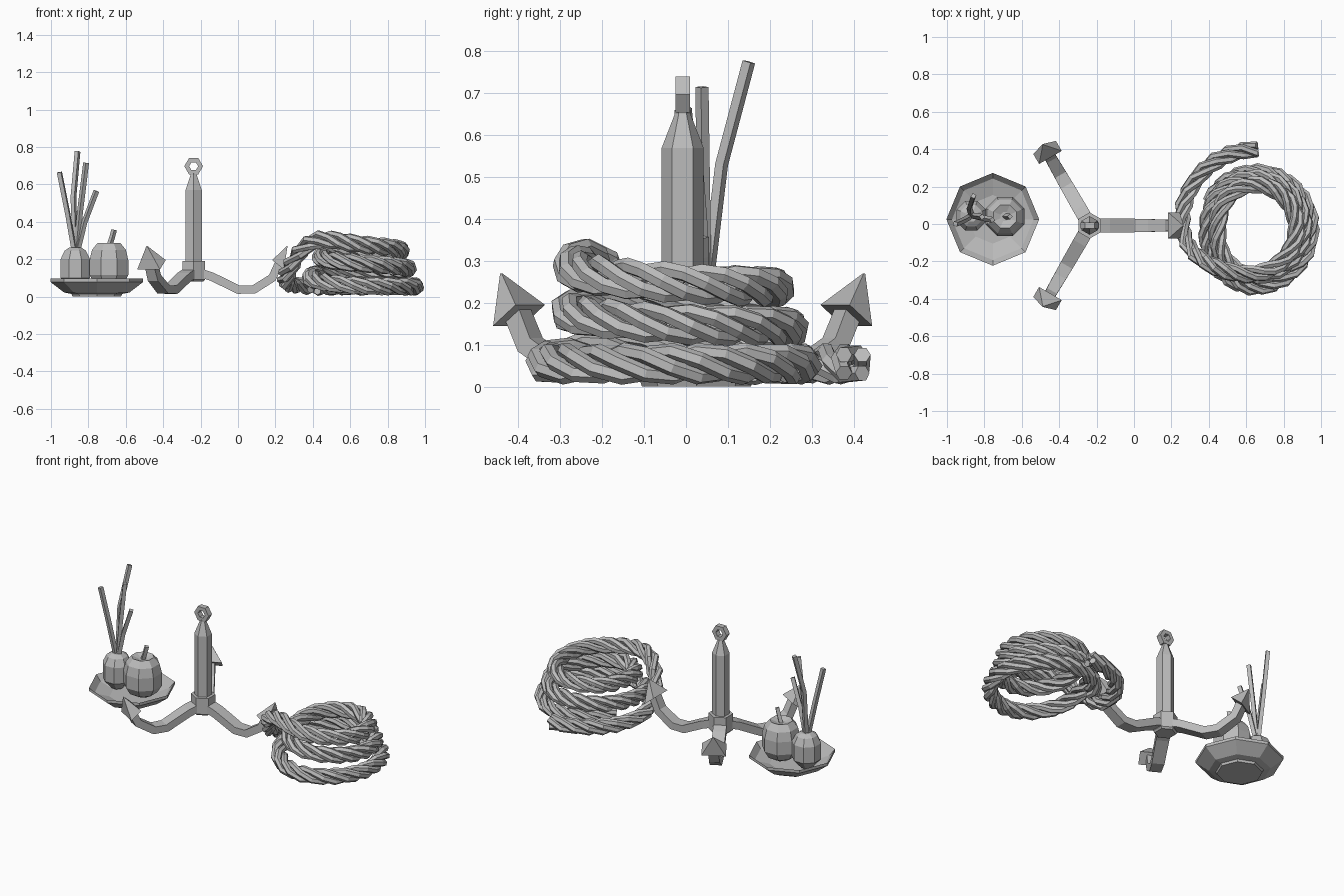
import bpy, bmesh, math
from math import sin, cos, pi, radians
from mathutils import Vector

if "Cube" in bpy.data.objects:
    bpy.data.objects.remove(bpy.data.objects["Cube"])

grey = bpy.data.materials.new("plain_grey")
grey.diffuse_color = (0.5, 0.5, 0.5, 1)
grey.use_nodes = True
grey.node_tree.nodes["Principled BSDF"].inputs["Base Color"].default_value = grey.diffuse_color


def loft(name, rings, closed=False):
    """Bridge successive rings of points; cap both ends or close into a loop."""
    bm = bmesh.new()
    vs = [[bm.verts.new(p) for p in ring] for ring in rings]
    n = len(rings[0])
    for a, b in zip(vs, vs[1:] + (vs[:1] if closed else [])):
        for i in range(n):
            j = (i + 1) % n
            bm.faces.new((a[i], a[j], b[j], b[i]))
    if not closed:
        bm.faces.new(vs[0][::-1])
        bm.faces.new(vs[-1])
    bmesh.ops.recalc_face_normals(bm, faces=bm.faces)
    me = bpy.data.meshes.new(name)
    bm.to_mesh(me)
    bm.free()
    me.materials.append(grey)
    ob = bpy.data.objects.new(name, me)
    bpy.context.collection.objects.link(ob)
    return ob


def lathe(name, cx, cy, profile, sides, phase=0.0):
    return loft(name, [[(cx + r * cos(phase + 2 * pi * i / sides),
                         cy + r * sin(phase + 2 * pi * i / sides), z)
                        for i in range(sides)] for r, z in profile])


def tubes(name, paths, radius, res):
    """Low-sided tubes along one or more paths, as one mesh."""
    cu = bpy.data.curves.new(name, 'CURVE')
    cu.dimensions = '3D'
    cu.bevel_depth = radius
    cu.bevel_resolution = res
    cu.use_fill_caps = True
    for path in paths:
        sp = cu.splines.new('POLY')
        sp.points.add(len(path) - 1)
        sp.use_smooth = False
        for p, co in zip(sp.points, path):
            p.co = (*co, 1)
    cu.materials.append(grey)
    ob = bpy.data.objects.new(name, cu)
    bpy.context.collection.objects.link(ob)
    bpy.ops.object.select_all(action='DESELECT')
    ob.select_set(True)
    bpy.context.view_layer.objects.active = ob
    bpy.ops.object.convert(target='MESH')


# Plate with vegetables
lathe("plate", -0.755, 0.025, [(.13, 0), (.135, .014), (.175, .022), (.248, .078), (.248, .096),
                               (.218, .06), (.13, .034)], 8)
lathe("round_vegetable", -0.69, 0.04, [(.04, .045), (.085, .07), (.112, .115), (.112, .195),
                                       (.098, .25), (.066, .287), (.025, .272)], 8, pi / 8)
tubes("vegetable_stem", [[(-.69, .04, .265), (-.675, .04, .31), (-.662, .04, .357)]], .015, 0)
lathe("bulb", -0.87, 0.045, [(.035, .045), (.085, .1), (.085, .2), (.062, .245), (.035, .262)],
      8, pi / 8)
tubes("bulb_leaves", [
    [(-.875, .04, .24), (-.91, .02, .44), (-.955, .0, .665)],
    [(-.87, .05, .24), (-.88, .085, .53), (-.858, .15, .775)],
    [(-.865, .045, .24), (-.845, .042, .45), (-.812, .038, .715)],
    [(-.86, .045, .24), (-.82, .035, .40), (-.757, .022, .565)]], .016, 0)

# Anchor: hub, shaft and ring
AX, AY = -0.237, -0.008
lathe("anchor_hub", AX, AY, [(.06, .08), (.07, .09), (.07, .19)], 6, pi / 2)
lathe("anchor_shaft", AX, AY, [(.05, .18), (.05, .57), (.019, .65), (.019, .66)], 6, pi / 2)
loft("anchor_ring", [[(AX + r * cos(i * pi / 3), AY + y, .697 + r * sin(i * pi / 3))
                      for r, y in ((.024, -.017), (.05, -.017), (.05, .017), (.024, .017))]
                     for i in range(6)], closed=True)

# Anchor: three arms with pointed flukes
arm = [(.04, .125, .038), (.10, .105, .038), (.24, .037, .036), (.32, .037, .034),
       (.42, .10, .031), (.46, .185, .028)]
for k in range(3):
    a = radians(120 * k)

    def place(r, t, z):
        return (AX + r * cos(a) - t * sin(a), AY + r * sin(a) + t * cos(a), z)

    rings = []
    for i, (r, z, w) in enumerate(arm):
        p, q = arm[max(i - 1, 0)], arm[min(i + 1, len(arm) - 1)]
        d = Vector((q[0] - p[0], q[1] - p[1])).normalized() * .023
        rings.append([place(r + s * d.y, t * w, z - s * d.x)
                      for s, t in ((1, 1), (1, -1), (-1, -1), (-1, 1))])
    loft("anchor_arm_%d" % (k + 1), rings)
    base = [place(.42, .07, .195), place(.42, -.07, .195),
            place(.482, -.07, .145), place(.482, .07, .145)]
    tip = [place(.50 + s * .002, t * .002, .27) for s, t in ((-1, 1), (-1, -1), (1, -1), (1, 1))]
    loft("anchor_fluke_%d" % (k + 1), [base, tip])

# Rope path: tail on the ground, up over the fluke, then coiling down and outward
keys = [(86, .41, .054), (135, .39, .054), (178, .375, .075), (192, .37, .13), (213, .325, .305),
        (232, .28, .315), (270, .255, .28), (360, .24, .245), (450, .222, .235), (540, .175, .215),
        (630, .27, .18), (720, .28, .148), (810, .255, .14), (900, .23, .11), (990, .33, .056),
        (1080, .317, .054), (1170, .285, .054), (1240, .25, .054)]
polar = []
seg = 0
for deg in range(86, 1241, 11):
    while seg < len(keys) - 2 and deg > keys[seg + 1][0]:
        seg += 1
    (a0, r0, z0), (a1, r1, z1) = keys[seg], keys[seg + 1]
    f = (deg - a0) / (a1 - a0)
    polar.append([radians(deg), r0 + (r1 - r0) * f, z0 + (z1 - z0) * f])
for _ in range(2):
    polar = [polar[0]] + [[b[0]] + [(a[i] + 2 * b[i] + c[i]) / 4 for i in (1, 2)]
                          for a, b, c in zip(polar, polar[1:], polar[2:])] + [polar[-1]]
path = [Vector((.63 + r * cos(a), -.01 + r * sin(a), z)) for a, r, z in polar]

# Rope strands: four twisted around the path
strands = [[] for _ in range(4)]
length = 0.0
for i, p in enumerate(path):
    t = (path[min(i + 1, len(path) - 1)] - path[max(i - 1, 0)]).normalized()
    out = t.cross(Vector((0, 0, 1))).normalized()
    up = out.cross(t)
    if i:
        length += (p - path[i - 1]).length
    for k in range(4):
        phi = pi / 4 + k * pi / 2 - 2 * pi * length / .38
        strands[k].append(p + (out * cos(phi) + up * sin(phi)) * .031)
tubes("rope_coil", strands, .02, 1)
